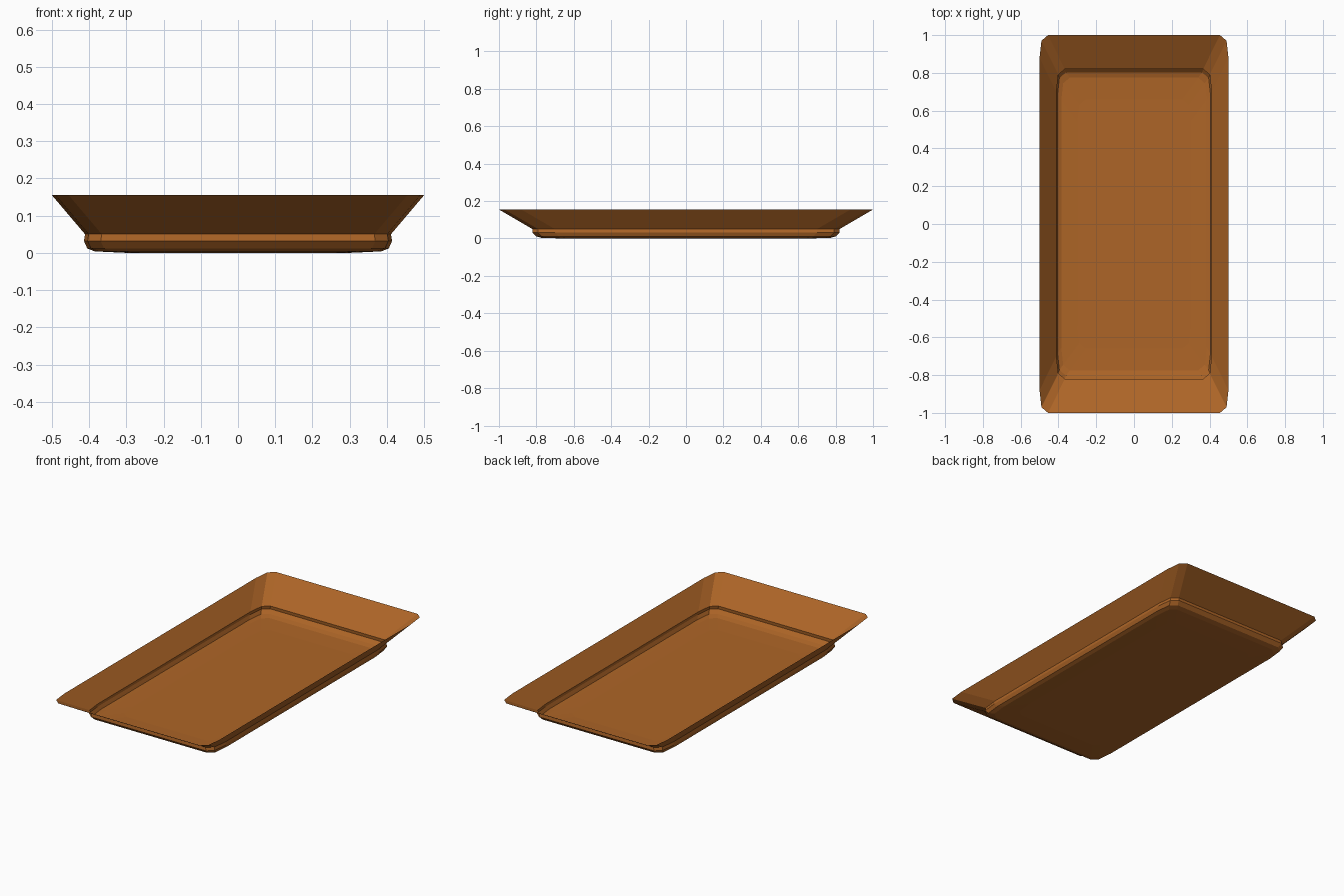
import bpy, bmesh

if "Cube" in bpy.data.objects:
    bpy.data.objects.remove(bpy.data.objects["Cube"])

# Profile of the tray from floor edge to rim: half width, half depth, height
PROFILE = [
    (0.385, 0.775, 0.004),
    (0.405, 0.803, 0.012),
    (0.414, 0.822, 0.032),
    (0.411, 0.820, 0.050),
    (0.500, 1.000, 0.155),
]

def ring(bm, hx, hy, z):
    """Rectangle with softly chamfered corners, counter-clockwise."""
    corner = [(hx, hy - 0.12), (hx - 0.010, hy - 0.030), (hx - 0.045, hy)]
    pts = []
    for sx, sy in ((1, 1), (-1, 1), (-1, -1), (1, -1)):
        q = [(sx * x, sy * y) for x, y in corner]
        pts += q if sx * sy > 0 else q[::-1]
    return [bm.verts.new((x, y, z)) for x, y in pts]

bm = bmesh.new()
rings = [ring(bm, *p) for p in PROFILE]

# Floor: inner flat panel with a very shallow slope to its edge
inner = ring(bm, 0.30, 0.66, 0.0)
bm.faces.new(inner)
rings.insert(0, inner)

# Foot band and flared walls
for a, b in zip(rings, rings[1:]):
    n = len(a)
    for i in range(n):
        j = (i + 1) % n
        bm.faces.new((a[i], a[j], b[j], b[i]))
bmesh.ops.recalc_face_normals(bm, faces=bm.faces)

me = bpy.data.meshes.new("tray")
bm.to_mesh(me)
bm.free()
tray = bpy.data.objects.new("tray", me)
bpy.context.collection.objects.link(tray)

# Warm brown clay
mat = bpy.data.materials.new("brown")
mat.diffuse_color = (0.42, 0.13, 0.02, 1)
mat.use_nodes = True
mat.node_tree.nodes["Principled BSDF"].inputs["Base Color"].default_value = mat.diffuse_color
me.materials.append(mat)
